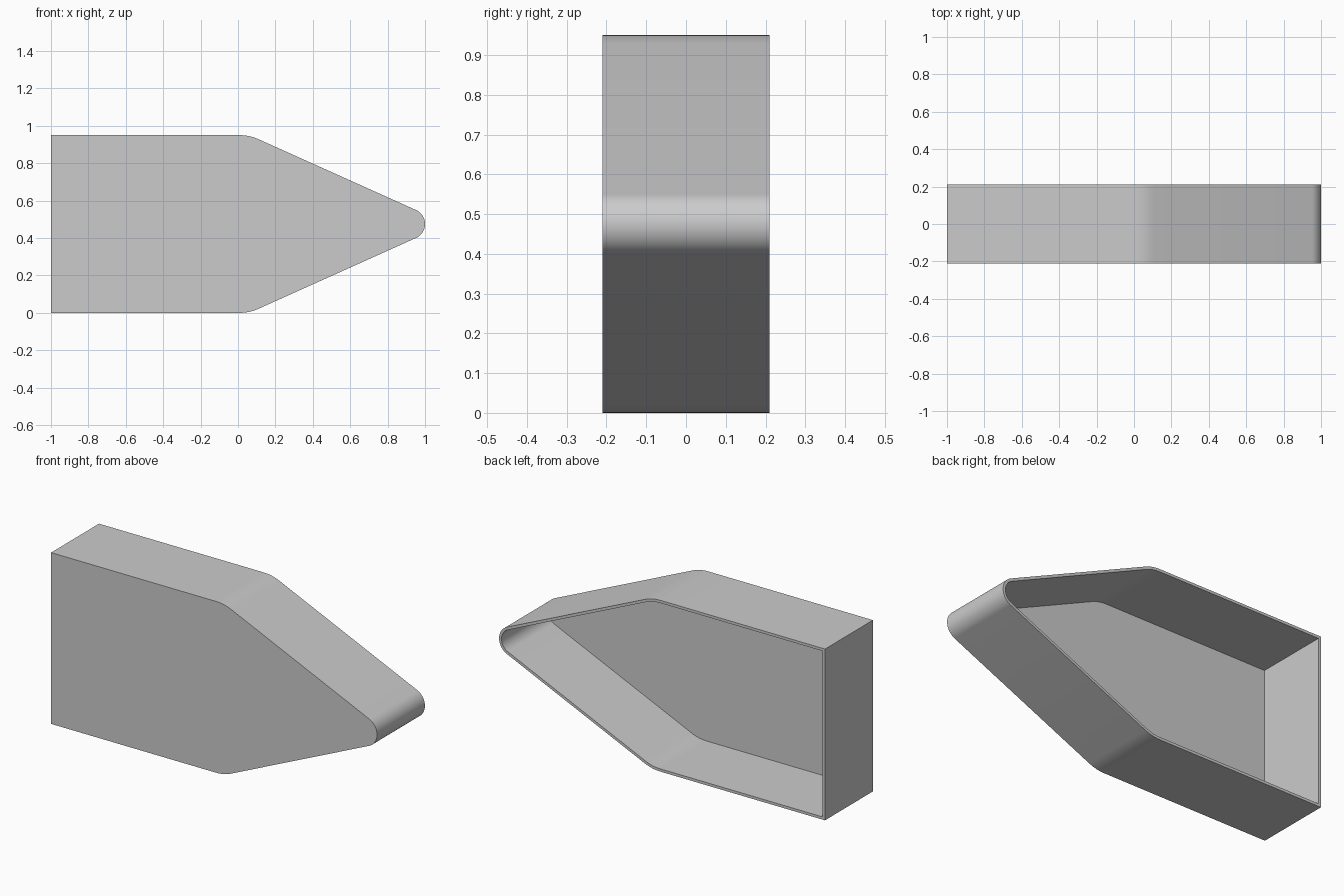
import bpy, bmesh
from math import sin, cos, radians

if "Cube" in bpy.data.objects:
    bpy.data.objects.remove(bpy.data.objects["Cube"])

HEIGHT, HALF_DEPTH, WALL = 0.95, 0.21, 0.015
SLOPE = radians(24.2)
TIP_R, BEND_R = 0.082, 0.235
MID = HEIGHT / 2

# Bend arc centre: tangent to the top edge and to the line touching the tip arc
tip_x = 1 - TIP_R
bend_z = HEIGHT - BEND_R
bend_x = tip_x + (TIP_R - BEND_R - (bend_z - MID) * cos(SLOPE)) / sin(SLOPE)


def arc(cx, cz, r, start, end, n):
    angles = [start + (end - start) * i / n for i in range(n + 1)]
    return [(cx + r * sin(a), cz + r * cos(a)) for a in angles]


def profile(inset):
    """Rounded arrow outline, clockwise from the top left, inset by a distance."""
    top = [(-1 + inset, HEIGHT - inset)]
    top += arc(bend_x, bend_z, BEND_R - inset, 0, SLOPE, 8)
    tip = arc(tip_x, MID, TIP_R - inset, SLOPE, radians(180) - SLOPE, 20)
    bottom = [(x, HEIGHT - z) for x, z in reversed(top)]
    return top + tip + bottom


bm = bmesh.new()


def ring(inset, y):
    return [bm.verts.new((x, y, z)) for x, z in profile(inset)]


# Outer skin, open back rim, inner skin and front panel
rings = [ring(0, -HALF_DEPTH), ring(0, HALF_DEPTH),
         ring(WALL, HALF_DEPTH), ring(WALL, -HALF_DEPTH + WALL)]
for a, b in zip(rings, rings[1:]):
    for i in range(len(a)):
        j = (i + 1) % len(a)
        bm.faces.new((a[i], a[j], b[j], b[i]))
bm.faces.new(rings[0])
bm.faces.new(rings[-1])
bmesh.ops.recalc_face_normals(bm, faces=bm.faces)

mesh = bpy.data.meshes.new("arrow_tray")
bm.to_mesh(mesh)
bm.free()
tray = bpy.data.objects.new("arrow_tray", mesh)
bpy.context.collection.objects.link(tray)

# Smooth the rounded corners, keep the rims crisp
bpy.context.view_layer.objects.active = tray
tray.select_set(True)
bpy.ops.object.shade_smooth_by_angle(angle=radians(30))
